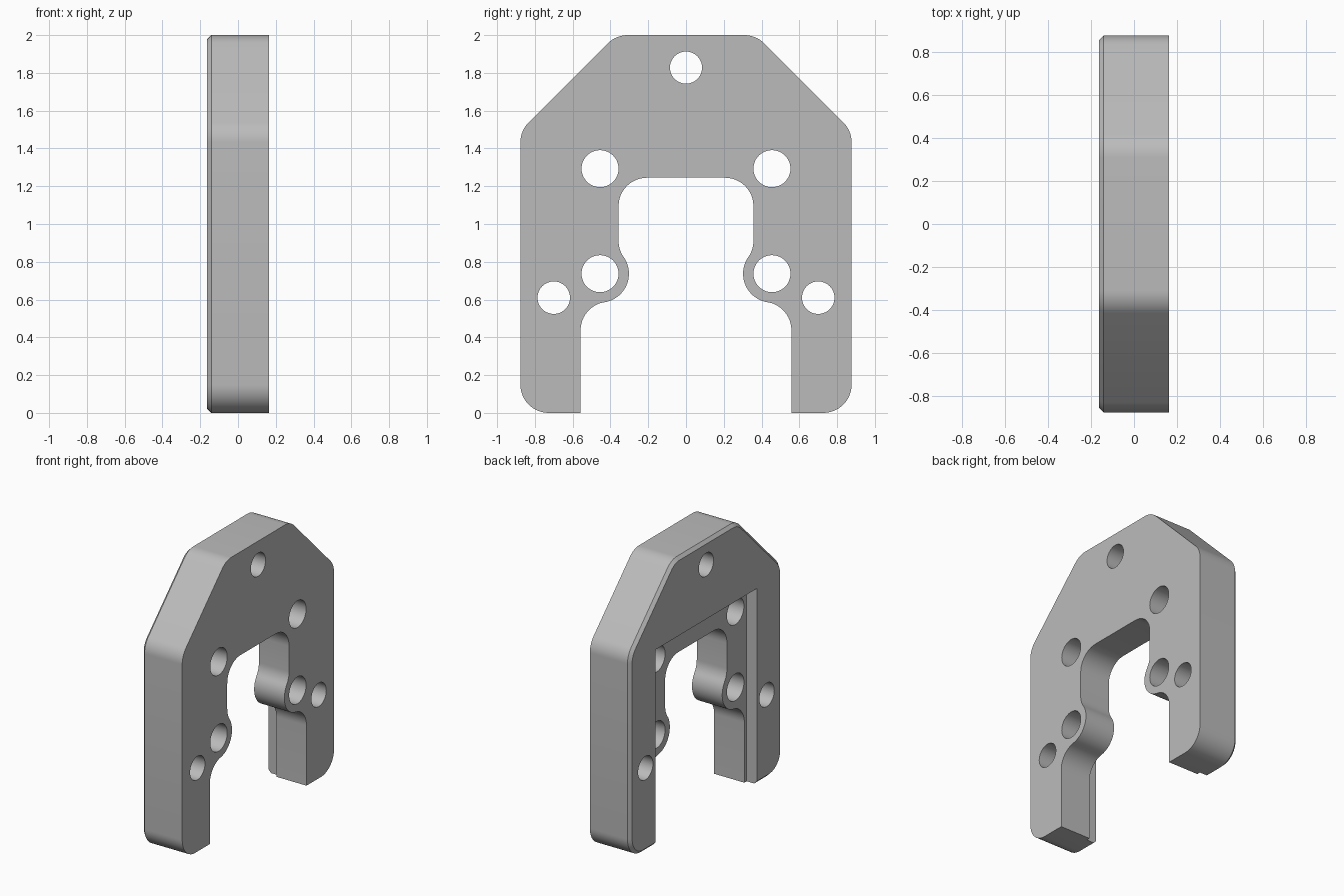
import bpy, bmesh, math
from mathutils import Vector

if "Cube" in bpy.data.objects:
    bpy.data.objects.remove(bpy.data.objects["Cube"])

HALF = 0.163      # half thickness
CH = 0.022        # chamfer on the back outline

def arc(cy, cz, r, a0, a1, n=12):
    return [(cy + r * math.cos(math.radians(a0 + (a1 - a0) * i / n)),
             cz + r * math.sin(math.radians(a0 + (a1 - a0) * i / n))) for i in range(n + 1)]

def mirrored(half):
    return half + [(-y, z) for y, z in reversed(half)]

def loft(name, sections):
    """Closed solid through (x, profile) sections."""
    bm = bmesh.new()
    rings = [[bm.verts.new((x, y, z)) for y, z in prof] for x, prof in sections]
    for a, b in zip(rings, rings[1:]):
        for i in range(len(a)):
            j = (i + 1) % len(a)
            bm.faces.new((a[i], a[j], b[j], b[i]))
    bm.faces.new(rings[0])
    bm.faces.new(rings[-1])
    bmesh.ops.recalc_face_normals(bm, faces=bm.faces)
    me = bpy.data.meshes.new(name)
    bm.to_mesh(me)
    bm.free()
    ob = bpy.data.objects.new(name, me)
    bpy.context.collection.objects.link(ob)
    return ob

def outline(d):
    """Outer plate profile, inset by d, with rounded corners."""
    r, w, s = 0.15, 0.877, 2.371       # s: y + z along the sloped shoulder
    k = r * math.sqrt(2)
    q = r - d
    half = arc(w - r, r, q, -90, 0)
    half += arc(w - r, s - k - (w - r), q, 0, 45, 8)
    half += arc(s - k - (2 - r), 2 - r, q, 45, 90, 8)
    return mirrored(half)

# plate body with chamfered back edge
plate = loft("bracket_plate", [(-HALF, outline(CH)), (-HALF + CH, outline(0)), (HALF, outline(0))])

# central opening with the two bosses left standing
opening = [(0.558, -0.2)]
opening += arc(0.408, 0.438, 0.15, 0, 81.1)[:-1]
opening += arc(0.455, 0.737, 0.153, 261.1, 145, 18)
opening += arc(0.207, 0.911, 0.15, -35, 0, 6)[1:]
opening += arc(0.207, 1.095, 0.15, 0, 90)
cutters = [loft("opening_cutter", [(-0.4, mirrored(opening)), (0.4, mirrored(opening))])]

# recess in the back face, open at the bottom
pocket = [(0.585, -0.2), (0.585, 1.43), (-0.585, 1.43), (-0.585, -0.2)]
cutters.append(loft("recess_cutter", [(-0.4, pocket), (-HALF + 0.082, pocket)]))

# bolt holes
holes = [(0, 1.828, 0.085)]
for side in (-1, 1):
    holes += [(side * 0.455, 1.293, 0.098), (side * 0.455, 0.737, 0.098), (side * 0.70, 0.61, 0.086)]
for y, z, r in holes:
    ring = arc(y, z, r, 0, 360, 48)[:-1]
    cutters.append(loft("hole_cutter", [(-0.4, ring), (0.4, ring)]))

bpy.context.view_layer.objects.active = plate
plate.select_set(True)
for c in cutters:
    c.hide_render = True
    m = plate.modifiers.new("cut", 'BOOLEAN')
    m.operation = 'DIFFERENCE'
    m.solver = 'EXACT'
    m.object = c
    bpy.ops.object.modifier_apply(modifier=m.name)
for c in cutters:
    bpy.data.objects.remove(c)

# finish
mat = bpy.data.materials.new("plain_grey")
mat.diffuse_color = (0.5, 0.5, 0.5, 1)
mat.use_nodes = True
mat.node_tree.nodes["Principled BSDF"].inputs["Base Color"].default_value = mat.diffuse_color
plate.data.materials.clear()
plate.data.materials.append(mat)
bpy.ops.object.shade_smooth_by_angle(angle=math.radians(30))
